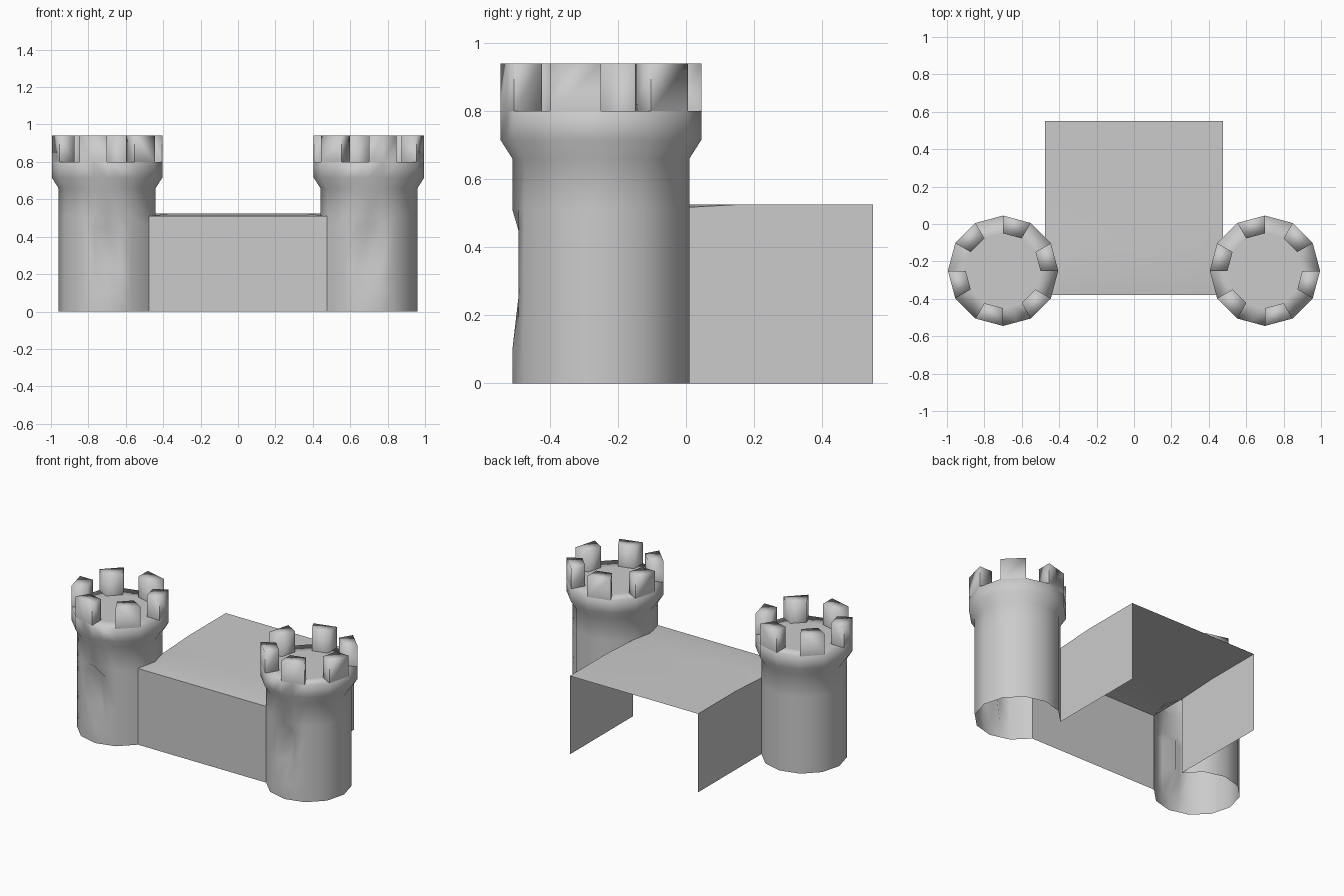
import bpy
import bmesh
from math import radians, cos, sin

cube = bpy.data.objects.get("Cube")
if cube:
    bpy.data.objects.remove(cube, do_unlink=True)

# One stone colour
stone = bpy.data.materials.new("grey_stone")
stone.use_nodes = True
grey = (0.6, 0.6, 0.6, 1.0)
stone.diffuse_color = grey
stone.node_tree.nodes["Principled BSDF"].inputs["Base Color"].default_value = grey


def finish(name, bm, smooth_angle):
    mesh = bpy.data.meshes.new(name)
    bm.to_mesh(mesh)
    bm.free()
    mesh.materials.append(stone)
    obj = bpy.data.objects.new(name, mesh)
    bpy.context.collection.objects.link(obj)
    bpy.ops.object.select_all(action='DESELECT')
    obj.select_set(True)
    bpy.context.view_layer.objects.active = obj
    bpy.ops.object.shade_smooth_by_angle(angle=radians(smooth_angle))


TOWER_X, TOWER_Y, RADIUS = 0.70, -0.25, 0.26
JOIN_Z = 0.51     # height where walls meet the towers
ROOF_Z = 0.525


def build_tower(name, side):
    bm = bmesh.new()
    # Twelve sides, with the two front sides split for the arrow slit
    angles = sorted(list(range(0, 360, 30)) + [255, 285])
    profile = [(0, RADIUS), (0.1, RADIUS), (0.25, RADIUS), (0.45, RADIUS),
               (JOIN_Z, RADIUS), (0.66, RADIUS), (0.715, 0.295),
               (0.80, 0.295), (0.80, 0.20)]
    rings = []
    for z, r in profile:
        ring = []
        for a in angles:
            ra = r if a % 30 == 0 else r * cos(radians(15))
            if a == 270 and z in (0.25, 0.45):
                ra = 0.195                      # arrow slit pushed inwards
            ring.append(bm.verts.new((side * (TOWER_X + ra * cos(radians(a))),
                                      TOWER_Y + ra * sin(radians(a)), z)))
        rings.append(ring)

    merlons = []
    n = len(angles)
    for k, (low, high) in enumerate(zip(rings, rings[1:])):
        for i, a in enumerate(angles):
            # Open towards the inside of the gatehouse
            if profile[k + 1][0] <= JOIN_Z and a in (150, 180):
                continue
            j = (i + 1) % n
            face = bm.faces.new((low[i], low[j], high[j], high[i]))
            if k == len(rings) - 2 and (a // 30) % 2 == 1:
                merlons.append(face)
    bm.faces.new(rings[-1])                     # tower floor

    # Raise every other rim segment into a merlon
    out = bmesh.ops.extrude_face_region(bm, geom=merlons)
    raised = [g for g in out["geom"] if isinstance(g, bmesh.types.BMVert)]
    bmesh.ops.translate(bm, verts=raised, vec=(0, 0, 0.14))
    if side < 0:
        bmesh.ops.reverse_faces(bm, faces=bm.faces[:])
    finish(name, bm, 100)


def add_grid(bm, rows, flip=False):
    rows = [[bm.verts.new(p) for p in row] for row in rows]
    for low, high in zip(rows, rows[1:]):
        for i in range(len(low) - 1):
            quad = [low[i], low[i + 1], high[i + 1], high[i]]
            bm.faces.new(quad[::-1] if flip else quad)


def build_gatehouse():
    bm = bmesh.new()
    half = TOWER_X - RADIUS * cos(radians(30))
    front, inner, back = -0.38, -0.12, 0.55
    # Front wall rolling over into the flat roof
    path = [(front, 0), (front, 0.45), (front, JOIN_Z), (-0.28, ROOF_Z),
            (inner, ROOF_Z), (0.15, ROOF_Z), (back, ROOF_Z)]
    rows = []
    for y, z in path:
        edge_z = min(z, JOIN_Z) if y <= inner else z
        rows.append([(-half, y, edge_z), (-0.36, y, z),
                     (0.36, y, z), (half, y, edge_z)])
    add_grid(bm, rows)
    # Side walls, open at the back and below
    for side in (-1, 1):
        ys = ((inner, JOIN_Z), (0.15, ROOF_Z), (back, ROOF_Z))
        add_grid(bm, [[(side * half, y, 0) for y, top in ys],
                      [(side * half, y, top) for y, top in ys]], flip=side < 0)
    bmesh.ops.remove_doubles(bm, verts=bm.verts[:], dist=0.0005)
    finish("gatehouse_walls_and_roof", bm, 80)


build_tower("left_tower", 1)
build_tower("right_tower", -1)
build_gatehouse()
